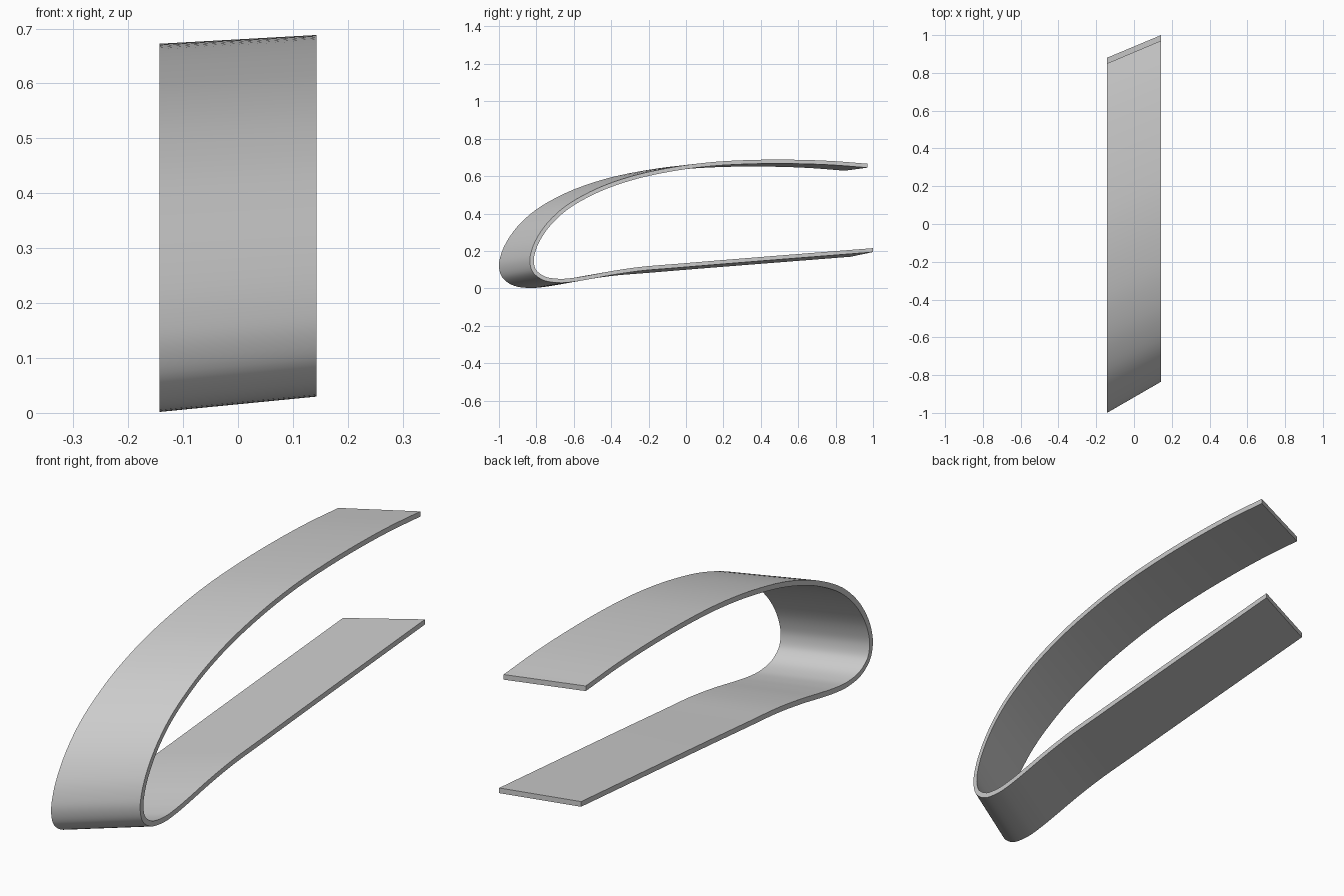
import bpy
import bmesh
from mathutils import Vector

cube = bpy.data.objects.get("Cube")
if cube:
    bpy.data.objects.remove(cube, do_unlink=True)

HALF_WIDTH = 0.143
THICK = 0.021
STEPS = 5

# Outer line of the larger end: upper skin, round nose, lower skin (y, z)
OUTLINE = [(0.85, 0.65), (0.65, 0.665), (0.42, 0.672), (0.2, 0.67),
           (0, 0.659), (-0.245, 0.626), (-0.46, 0.577), (-0.67, 0.497),
           (-0.835, 0.395), (-0.94, 0.28), (-0.988, 0.185), (-1, 0.12),
           (-0.985, 0.062), (-0.94, 0.023), (-0.84, 0.002), (-0.755, 0.008),
           (-0.68, 0.02), (-0.55, 0.044), (-0.4, 0.066), (-0.2, 0.083),
           (0.88, 0.169)]


def smooth_path(points, steps):
    """Curve through the points, with tangents scaled to uneven spacing."""
    p = [Vector(q) for q in points]
    last = len(p) - 1
    length = [(p[i + 1] - p[i]).length for i in range(last)]
    slope = [(p[i + 1] - p[i]) / length[i] for i in range(last)]
    tangent = [slope[0]]
    for i in range(1, last):
        a, b = length[i - 1], length[i]
        tangent.append((slope[i - 1] * b + slope[i] * a) / (a + b))
    tangent.append(slope[-1])
    path = []
    for i in range(last):
        for k in range(steps):
            t = k / steps
            s = 1 - t
            path.append(p[i] * (s * s * (1 + 2 * t)) + p[i + 1] * (t * t * (3 - 2 * t))
                        + tangent[i] * (length[i] * t * s * s)
                        - tangent[i + 1] * (length[i] * t * t * s))
    return path + [p[-1]]


def inset(path):
    """Inner line, one skin thickness inside, with upright cut ends."""
    inner = []
    for i, q in enumerate(path):
        d = (path[min(i + 1, len(path) - 1)] - path[max(i - 1, 0)]).normalized()
        inner.append(q + Vector((-d.y, d.x)) * THICK)
    for end in (0, -1):
        inner[end].x = path[end].x
    return inner


outer_big = smooth_path(OUTLINE, STEPS)
outer_small = [Vector((-0.835 + (q.x + 1) * 0.976, 0.028 + q.y * 0.982)) for q in outer_big]

# Swept curved skin lofted between the two end profiles
bm = bmesh.new()
lines = []
for x, outer in ((-HALF_WIDTH, outer_big), (HALF_WIDTH, outer_small)):
    for path in (outer, inset(outer)):
        lines.append([bm.verts.new((x, q.x, q.y)) for q in path])
big_out, big_in, small_out, small_in = lines
ring = [big_out, small_out, small_in, big_in]
for a, b in zip(ring, ring[1:] + ring[:1]):
    for i in range(len(a) - 1):
        bm.faces.new((a[i], a[i + 1], b[i + 1], b[i]))
for end in (0, -1):
    bm.faces.new([line[end] for line in ring])
bmesh.ops.recalc_face_normals(bm, faces=bm.faces)

mesh = bpy.data.meshes.new("leading_edge_skin")
bm.to_mesh(mesh)
bm.free()
skin = bpy.data.objects.new("leading_edge_skin", mesh)
bpy.context.collection.objects.link(skin)

# Plain grey finish
grey = bpy.data.materials.new("light_grey")
grey.use_nodes = True
colour = (0.6, 0.6, 0.6, 1)
grey.diffuse_color = colour
grey.node_tree.nodes["Principled BSDF"].inputs["Base Color"].default_value = colour
mesh.materials.append(grey)

bpy.ops.object.select_all(action="DESELECT")
skin.select_set(True)
bpy.context.view_layer.objects.active = skin
bpy.ops.object.shade_smooth_by_angle(angle=0.6)
